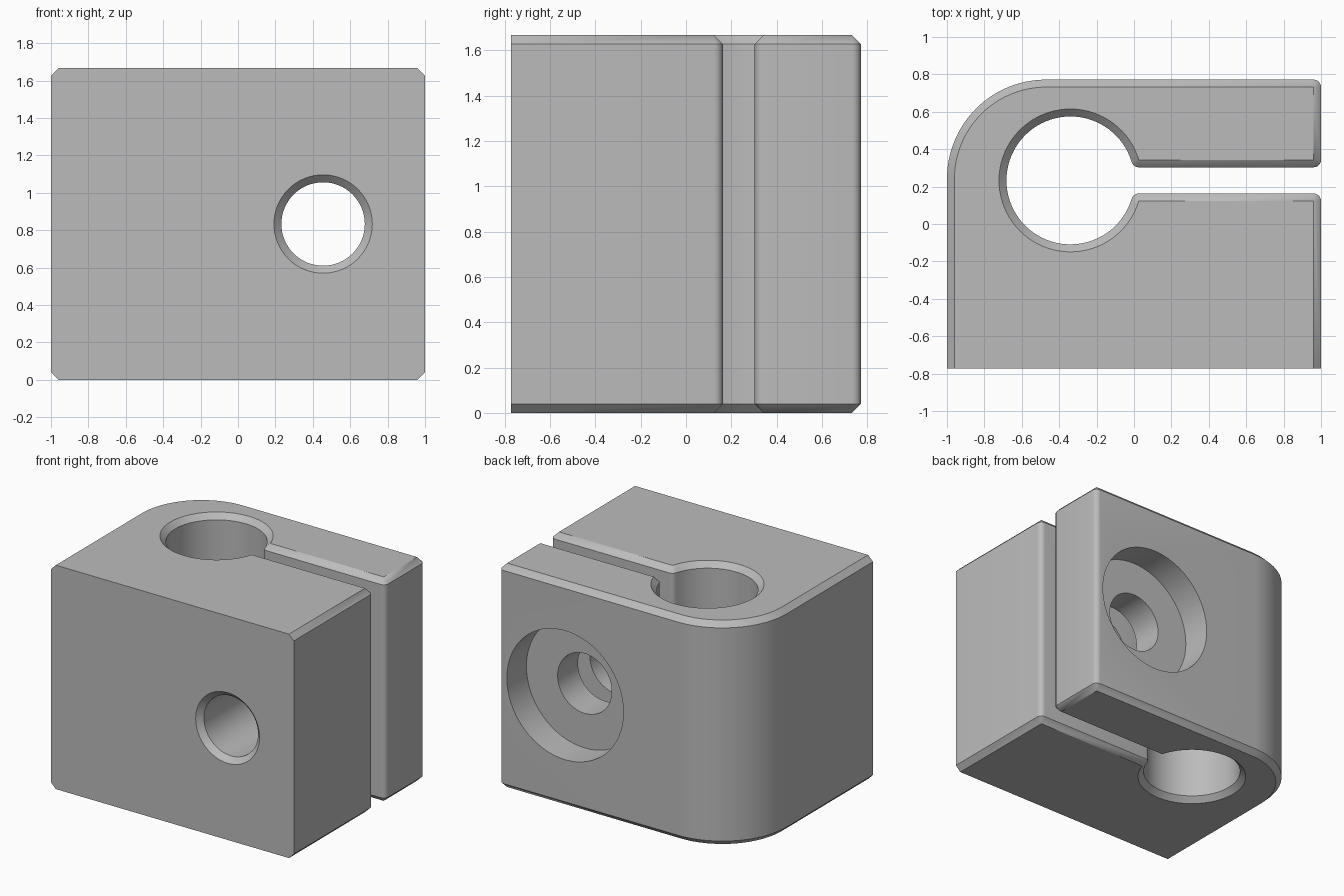
import bpy, bmesh
from math import sin, cos, pi, radians, sqrt, atan2, degrees

cube = bpy.data.objects.get("Cube")
if cube:
    bpy.data.objects.remove(cube, do_unlink=True)

W, D, H = 1.0, 0.772, 1.667        # half width, half depth, height
CH = 0.04                          # chamfer, also the small edge radius
CX, CY, R = -0.34, 0.233, 0.342    # clamp bore
GAP = 0.07                         # half width of the slot
CORNER = 0.53                      # large rounded corner
BX, BZ, BR = 0.455, H / 2, 0.223   # screw hole


def arc(cx, cy, r, a0, a1, n):
    angles = [radians(a0 + (a1 - a0) * i / n) for i in range(n + 1)]
    return [(cx + r * cos(a), cy + r * sin(a)) for a in angles]


def outline(d):
    """Clamp outline moved d into the material, except along the front."""
    r = CH - d
    up = GAP + CH
    run = sqrt((R + CH) ** 2 - up ** 2)
    t = degrees(atan2(up, run))
    pts = [(-W + d, -D), (W - d, -D)]
    pts += arc(W - CH, CY - up, r, 0, 90, 6)
    pts += arc(CX + run, CY - up, r, 90, 180 - t, 6)
    pts += arc(CX, CY, R + d, -t, t - 360, 72)
    pts += arc(CX + run, CY + up, r, 180 + t, 270, 6)
    pts += arc(W - CH, CY + up, r, 270, 360, 6)
    pts += arc(W - CH, D - CH, r, 0, 90, 6)
    pts += arc(CORNER - W, D - CORNER, CORNER - d, 90, 180, 24)
    return pts


def skin(name, rings, mat):
    """Closed solid through a stack of matching rings."""
    bm = bmesh.new()
    loops = [[bm.verts.new(p) for p in ring] for ring in rings]
    n = len(loops[0])
    for a, b in zip(loops, loops[1:]):
        for i in range(n):
            j = (i + 1) % n
            bm.faces.new((a[i], a[j], b[j], b[i]))
    bm.faces.new(loops[0][::-1])
    bm.faces.new(loops[-1])
    bmesh.ops.remove_doubles(bm, verts=bm.verts, dist=1e-5)
    bmesh.ops.recalc_face_normals(bm, faces=bm.faces)
    mesh = bpy.data.meshes.new(name)
    bm.to_mesh(mesh)
    bm.free()
    mesh.materials.append(mat)
    ob = bpy.data.objects.new(name, mesh)
    bpy.context.collection.objects.link(ob)
    return ob


grey = bpy.data.materials.new("plain grey")
grey.use_nodes = True
grey.diffuse_color = (0.5, 0.5, 0.5, 1)
grey.node_tree.nodes["Principled BSDF"].inputs["Base Color"].default_value = (0.5, 0.5, 0.5, 1)

# Clamp block with chamfered top and bottom
levels = [(0, CH), (CH, 0), (H - CH, 0), (H, CH)]
block = skin("clamp_block", [[(x, y, z) for x, y in outline(d)] for z, d in levels], grey)

# Screw hole: chamfered front mouth, straight bore, counterbore at the back
steps = [(-D - 0.01, BR + CH + 0.01), (-D + CH, BR), (D - 0.23, BR), (D - 0.23, 0.48), (D + 0.1, 0.48)]
cutter = skin("screw_hole_cutter",
              [[(x, y, z) for x, z in arc(BX, BZ, r, 0, 354.375, 63)] for y, r in steps], grey)
cutter.hide_render = True

cut = block.modifiers.new("screw_hole", "BOOLEAN")
cut.operation = "DIFFERENCE"
cut.solver = "EXACT"
cut.object = cutter
bpy.context.view_layer.objects.active = block
block.select_set(True)
bpy.ops.object.modifier_apply(modifier=cut.name)
bpy.data.objects.remove(cutter, do_unlink=True)
bpy.ops.object.shade_smooth_by_angle(angle=radians(30))
